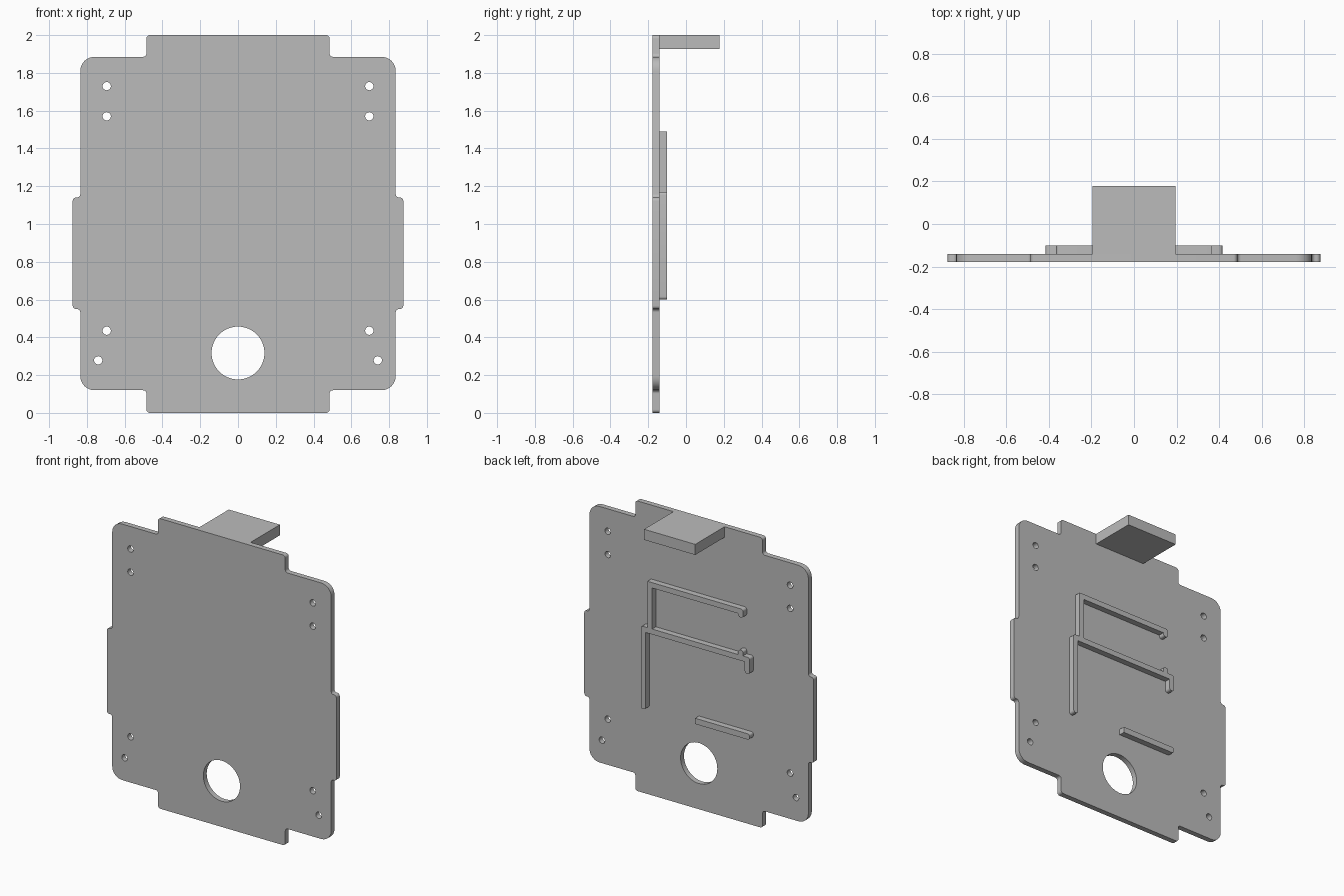
import bpy, bmesh, math
from mathutils import Vector

cube = bpy.data.objects.get("Cube")
if cube:
    bpy.data.objects.remove(cube, do_unlink=True)

grey = bpy.data.materials.new("plain grey")
grey.use_nodes = True
grey.diffuse_color = (0.5, 0.5, 0.5, 1)
grey.node_tree.nodes["Principled BSDF"].inputs["Base Color"].default_value = (0.5, 0.5, 0.5, 1)


def rounded(corners, steps=6):
    """Outline from (x, z[, radius]) right-angle corners."""
    pts = []
    n = len(corners)
    for i, c in enumerate(corners):
        p = Vector(c[:2])
        r = c[2] if len(c) > 2 else 0
        if not r:
            pts.append(p)
            continue
        u = (Vector(corners[i - 1][:2]) - p).normalized()
        v = (Vector(corners[(i + 1) % n][:2]) - p).normalized()
        centre = p + r * (u + v)
        for k in range(steps + 1):
            t = math.pi / 2 * k / steps
            pts.append(centre - r * (v * math.cos(t) + u * math.sin(t)))
    return pts


def circle(x, z, r, n):
    return [Vector((x + r * math.cos(2 * math.pi * k / n),
                    z + r * math.sin(2 * math.pi * k / n))) for k in range(n)]


def slab(name, outlines, y0, y1):
    """Extrude an upright outline, with any holes, from y0 to y1."""
    curve = bpy.data.curves.new(name, "CURVE")
    curve.dimensions = "2D"
    curve.fill_mode = "BOTH"
    curve.extrude = (y1 - y0) / 2
    for pts in outlines:
        spline = curve.splines.new("POLY")
        spline.points.add(len(pts) - 1)
        for point, p in zip(spline.points, pts):
            point.co = (p.x, p.y, 0, 1)
        spline.use_cyclic_u = True
    obj = bpy.data.objects.new(name, curve)
    bpy.context.collection.objects.link(obj)
    obj.location.y = (y0 + y1) / 2
    obj.rotation_euler.x = math.pi / 2
    bpy.ops.object.select_all(action="DESELECT")
    obj.select_set(True)
    bpy.context.view_layer.objects.active = obj
    bpy.ops.object.convert(target="MESH")
    obj = bpy.context.object
    bm = bmesh.new()
    bm.from_mesh(obj.data)
    bmesh.ops.remove_doubles(bm, verts=bm.verts, dist=1e-5)
    bmesh.ops.recalc_face_normals(bm, faces=bm.faces)
    bm.to_mesh(obj.data)
    bm.free()
    obj.data.materials.clear()
    obj.data.materials.append(grey)
    bpy.ops.object.shade_smooth_by_angle(angle=math.radians(30))
    return obj


FRONT, BACK, RIB = -0.178, -0.141, -0.1
SMALL = 0.018

# Main panel: half outline mirrored, with tabs on all four sides
half = [(0.485, 0, SMALL), (0.485, 0.12, SMALL), (0.835, 0.12, 0.075),
        (0.835, 0.55, SMALL), (0.875, 0.55, SMALL), (0.875, 1.14, SMALL),
        (0.835, 1.14, SMALL), (0.835, 1.885, 0.075), (0.485, 1.885, SMALL),
        (0.485, 2, SMALL)]
panel = half + [(-x, z, r) for x, z, r in reversed(half)]
holes = [circle(0, 0.317, 0.14, 48)]
for x, z in [(0.695, 1.73), (0.695, 1.57), (0.695, 0.435), (0.74, 0.278)]:
    holes += [circle(s * x, z, 0.022, 20) for s in (-1, 1)]
slab("panel", [rounded(panel)] + holes, FRONT, BACK)

# Branching rib on the back
R = 0.016
frame = [(0.415, 0.6, R), (0.415, 1.17, R), (0.365, 1.17), (0.365, 1.49),
         (-0.365, 1.49, R), (-0.365, 1.43, R), (-0.328, 1.43, R), (-0.328, 1.453),
         (0.328, 1.453), (0.328, 1.17), (-0.328, 1.17), (-0.328, 1.205, R),
         (-0.365, 1.205, R), (-0.365, 1.17), (-0.415, 1.17, R), (-0.415, 1.055, R),
         (-0.378, 1.055, R), (-0.378, 1.133), (0.378, 1.133), (0.378, 0.6, R)]
slab("branching_rib", [rounded(frame)], BACK, RIB)

# Short lower rib
lower = [(0, 0.603), (0, 0.643), (-0.415, 0.643, R), (-0.415, 0.603, R)]
slab("lower_rib", [rounded(lower)], BACK, RIB)

# Shelf block at the top of the back
shelf = [(-0.195, 1.927), (0.195, 1.927), (0.195, 2), (-0.195, 2)]
slab("top_shelf", [rounded(shelf)], BACK, 0.178)
